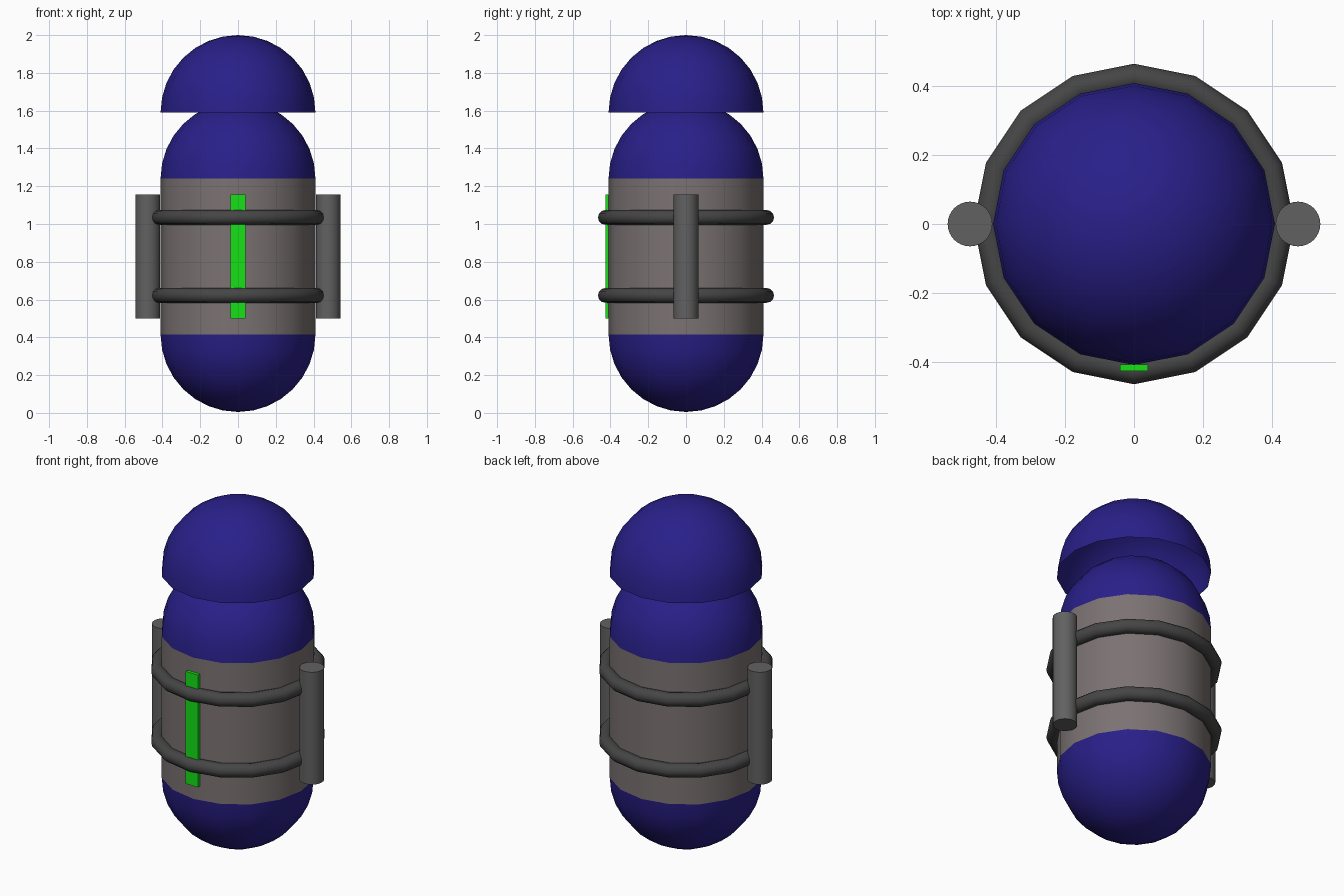
import bpy
import math

if "Cube" in bpy.data.objects:
    bpy.data.objects.remove(bpy.data.objects["Cube"])

R = 0.41            # capsule radius
Z0, Z1 = 0.415, 1.24  # ends of the straight body section


def material(name, rgb):
    m = bpy.data.materials.new(name)
    m.diffuse_color = (*rgb, 1)
    m.use_nodes = True
    m.node_tree.nodes["Principled BSDF"].inputs["Base Color"].default_value = m.diffuse_color
    return m


BLUE = material("blue_shell", (0.022, 0.014, 0.25))
BODY = material("warm_grey", (0.20, 0.17, 0.17))
DARK = material("dark_grey", (0.06, 0.06, 0.06))
MID = material("mid_grey", (0.12, 0.12, 0.12))
GREEN = material("green_light", (0.008, 0.75, 0.008))


def finish(name, mat):
    ob = bpy.context.object
    ob.name = name
    ob.data.materials.append(mat)
    bpy.ops.object.shade_smooth_by_angle(angle=math.radians(35))
    return ob


def dome(name, z, up=1, levels=8, sides=16):
    """Open 16-sided hemisphere with its rim at height z."""
    verts, faces = [], []
    for i in range(levels):
        a = math.pi / 2 * i / levels
        for j in range(sides):
            t = 2 * math.pi * j / sides
            verts.append((R * math.cos(a) * math.cos(t),
                          R * math.cos(a) * math.sin(t), up * R * math.sin(a)))
    verts.append((0, 0, up * R))
    for i in range(levels):
        for j in range(sides):
            k = (j + 1) % sides
            a, b = i * sides + j, i * sides + k
            f = (a, b, b + sides, a + sides) if i < levels - 1 else (a, b, len(verts) - 1)
            faces.append(f if up > 0 else f[::-1])
    mesh = bpy.data.meshes.new(name)
    mesh.from_pydata(verts, [], faces)
    ob = bpy.data.objects.new(name, mesh)
    bpy.context.collection.objects.link(ob)
    bpy.ops.object.select_all(action='DESELECT')
    bpy.context.view_layer.objects.active = ob
    ob.select_set(True)
    finish(name, BLUE)


# Capsule ends and the floating head dome
dome("bottom_dome", Z0, -1)
bpy.context.object.location.z = Z0
dome("shoulder_dome", Z1)
bpy.context.object.location.z = Z1
dome("head_dome", 1.59)
bpy.context.object.location.z = 1.59

# Straight body section
bpy.ops.mesh.primitive_cylinder_add(vertices=16, radius=R, depth=Z1 - Z0,
                                    end_fill_type='NOTHING', location=(0, 0, (Z0 + Z1) / 2))
finish("body", BODY)

# Two hoops round the body
for name, z in (("lower_hoop", 0.622), ("upper_hoop", 1.035)):
    bpy.ops.mesh.primitive_torus_add(major_segments=16, minor_segments=12,
                                     major_radius=0.427, minor_radius=0.039, location=(0, 0, z))
    finish(name, DARK)

# Side rods
for name, s in (("left_rod", -1), ("right_rod", 1)):
    bpy.ops.mesh.primitive_cylinder_add(vertices=32, radius=0.065, depth=0.656,
                                        location=(s * 0.477, 0, 0.828))
    finish(name, MID)

# Front light strip
bpy.ops.mesh.primitive_cube_add(size=1, location=(0, -0.418, 0.828))
bpy.context.object.scale = (0.08, 0.018, 0.656)
finish("front_light_strip", GREEN)
